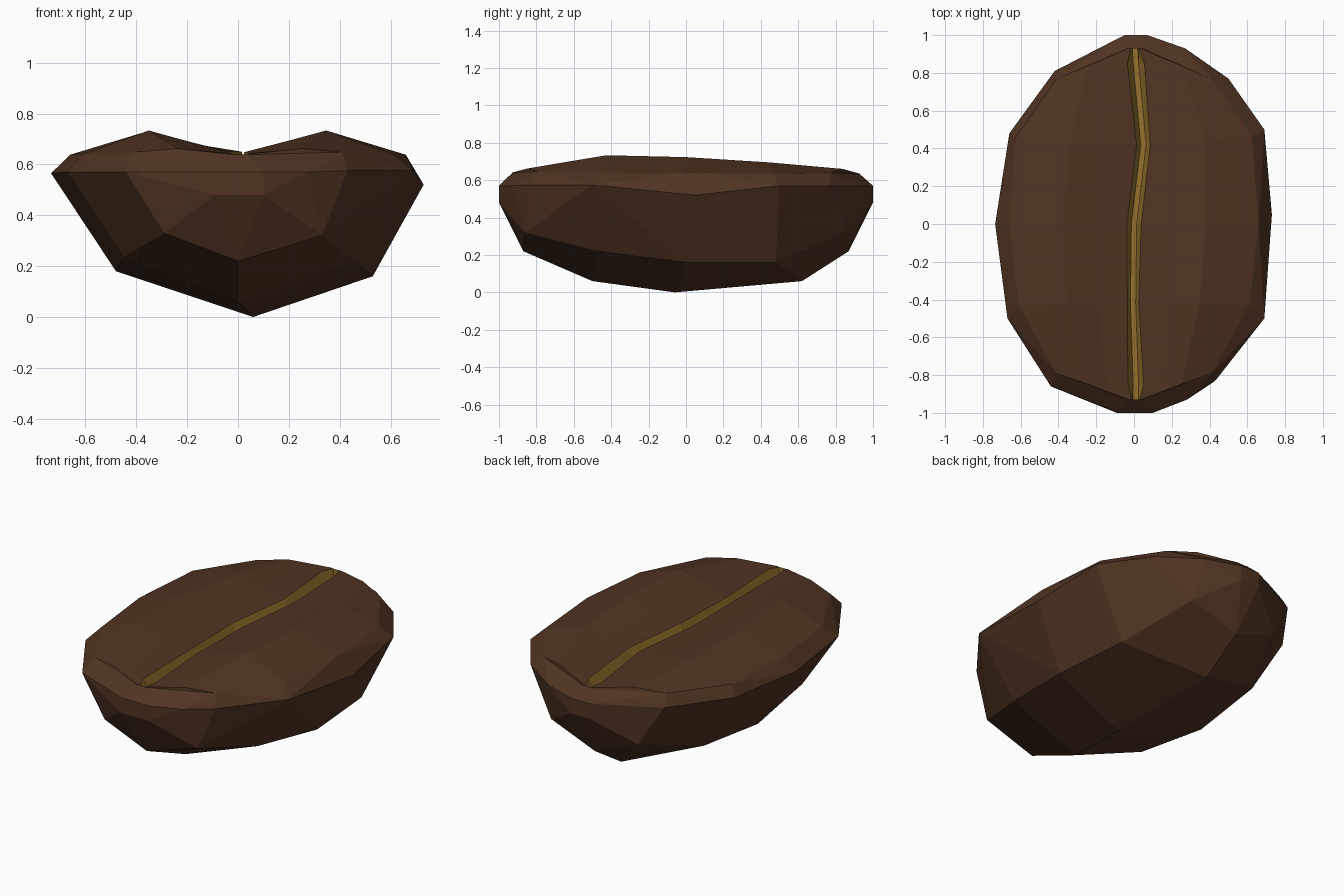
import bpy, bmesh

if "Cube" in bpy.data.objects:
    bpy.data.objects.remove(bpy.data.objects["Cube"])


def make_object(name, bm, color):
    bmesh.ops.remove_doubles(bm, verts=bm.verts, dist=0.001)
    bmesh.ops.recalc_face_normals(bm, faces=bm.faces)
    mesh = bpy.data.meshes.new(name)
    bm.to_mesh(mesh)
    bm.free()
    mat = bpy.data.materials.new(name + "_colour")
    mat.diffuse_color = color
    mat.use_nodes = True
    mat.node_tree.nodes["Principled BSDF"].inputs["Base Color"].default_value = mat.diffuse_color
    mesh.materials.append(mat)
    ob = bpy.data.objects.new(name, mesh)
    bpy.context.collection.objects.link(ob)
    return ob


def add_grid(bm, rows):
    vs = [[bm.verts.new(p) for p in row] for row in rows]
    for a, b in zip(vs, vs[1:]):
        for i in range(len(a) - 1):
            bm.faces.new((a[i], a[i + 1], b[i + 1], b[i]))
    return vs


# Crease path: x, y, half width, edge height
crease = [(0.01, -0.93, 0.02, 0.638), (0.01, -0.85, 0.042, 0.645),
          (-0.005, -0.42, 0.03, 0.648), (0.0, 0.0, 0.038, 0.65),
          (0.05, 0.42, 0.036, 0.65), (0.01, 0.85, 0.045, 0.64),
          (0.005, 0.93, 0.02, 0.632)]
# Inner rim half outline (one point per crease row) and ridge heights
inner = [(0.04, -0.93, 0.638), (0.41, -0.79, 0.648), (0.61, -0.43, 0.64), (0.66, 0.0, 0.638),
         (0.625, 0.46, 0.635), (0.41, 0.77, 0.64), (0.04, 0.93, 0.632)]
ridge = [0.64, 0.662, 0.733, 0.723, 0.695, 0.66, 0.634]

# Widest outline and the faceted underside
outline = [(-0.05, 1.0, 0.57), (0.07, 1.0, 0.57), (0.27, 0.93, 0.57), (0.5, 0.77, 0.57),
           (0.69, 0.5, 0.57), (0.73, 0.05, 0.52), (0.69, -0.5, 0.575), (0.43, -0.83, 0.575),
           (0.28, -0.93, 0.57), (0.1, -1.0, 0.57), (-0.08, -1.0, 0.57), (-0.44, -0.86, 0.57),
           (-0.67, -0.5, 0.57), (-0.735, 0.0, 0.565), (-0.66, 0.48, 0.57), (-0.42, 0.81, 0.57)]
under = [(-0.09, -1.0, 0.48), (0.1, -1.0, 0.48), (-0.05, 1.0, 0.48), (0.07, 1.0, 0.48),
         (-0.29, -0.86, 0.33), (0.33, -0.86, 0.32), (-0.28, 0.86, 0.33), (0.3, 0.86, 0.33),
         (0.0, -0.87, 0.22), (0.0, 0.87, 0.22), (0.0, -0.5, 0.06), (0.0, 0.62, 0.06),
         (-0.45, -0.47, 0.235), (0.46, -0.47, 0.22), (-0.45, 0.47, 0.22),
         (-0.48, 0.0, 0.18), (0.53, 0.0, 0.16), (0.49, 0.48, 0.16), (0.06, -0.06, 0.0)]

# Bean body: hull of the outline, underside and inner rim, opened on top
bm = bmesh.new()
rim = [(s * x, y, z) for s in (-1, 1) for x, y, z in inner]
for p in outline + under + rim:
    bm.verts.new(p)
bmesh.ops.convex_hull(bm, input=bm.verts)
bmesh.ops.delete(bm, geom=[v for v in bm.verts if not v.link_faces], context='VERTS')
top = [f for f in bm.faces if all(v.co.z > 0.63 for v in f.verts)]
bmesh.ops.delete(bm, geom=top, context='FACES')
# Merge near-flat triangles into broad facets
bmesh.ops.dissolve_limit(bm, angle_limit=0.1, verts=[], edges=bm.edges)

# Two swollen lobes between the rim and the crease
for s in (-1, 1):
    rows = []
    for i, ((ox, oy, oz), rz, (cx, cy, w, ez)) in enumerate(zip(inner, ridge, crease)):
        gx = cx + s * w
        row = []
        for t, z in ((0, oz), (0.45, rz), (0.72, ez + (rz - ez) * 0.5), (1, ez)):
            y = oy + (cy - oy) * t
            if i in (1, 5) and 0 < t < 1:
                y *= 1.04
            row.append((s * ox + (gx - s * ox) * t, y, z))
        rows.append(row)
    add_grid(bm, rows)
make_object("bean_body", bm, (0.08, 0.034, 0.016, 1))

# Crease: sunken strip with steep walls
bm = bmesh.new()
rows = []
for cx, cy, w, ez in crease:
    f = 0.014
    rows.append([(cx - w, cy, ez), (cx - f, cy, ez - 0.06),
                 (cx + f, cy, ez - 0.06), (cx + w, cy, ez)])
vs = add_grid(bm, rows)
bm.faces.new(vs[0])
bm.faces.new(vs[-1])
ob = make_object("bean_crease", bm, (0.3, 0.165, 0.025, 1))
# The strip is seen from above, so its floor must face up
if sum(p.normal.z for p in ob.data.polygons) < 0:
    ob.data.flip_normals()
